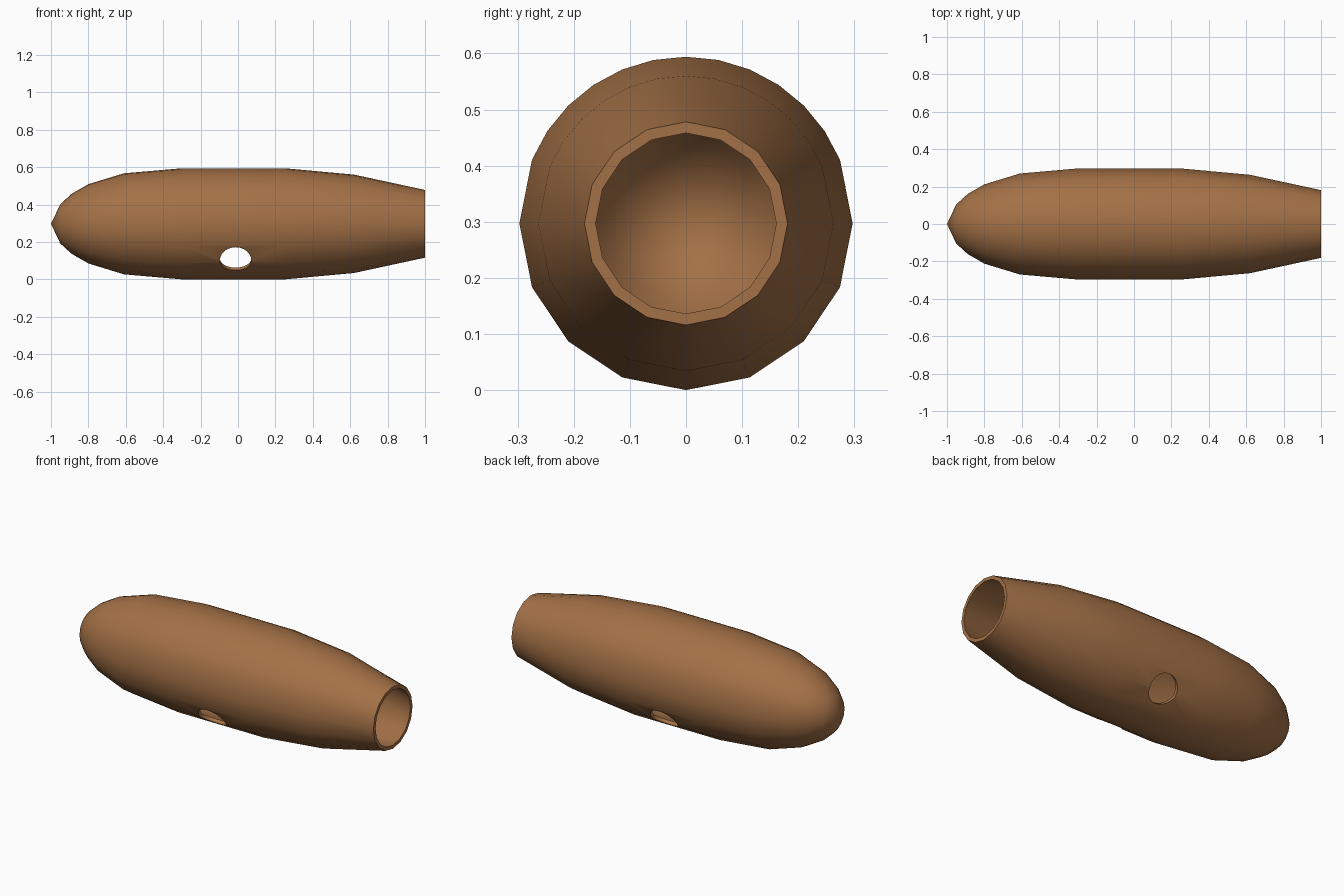
import bpy, bmesh, math
from mathutils import Vector

if "Cube" in bpy.data.objects:
    bpy.data.objects.remove(bpy.data.objects["Cube"])

CZ = 0.297          # height of the long axis
WALL = 0.021        # shell thickness

wood = bpy.data.materials.new("warm brown")
wood.diffuse_color = (0.37, 0.165, 0.062, 1)
wood.use_nodes = True
wood.node_tree.nodes["Principled BSDF"].inputs["Base Color"].default_value = wood.diffuse_color

# Hull profile: (x, radius) from the pointed nose to the open mouth
outer = [(-0.95, 0.105), (-0.89, 0.160), (-0.80, 0.212), (-0.61, 0.270),
         (-0.30, 0.297), (0.25, 0.297), (0.62, 0.263), (1.0, 0.181)]
inner = [(-0.93, 0.090), (-0.88, 0.138), (-0.79, 0.191), (-0.605, 0.249),
         (-0.30, 0.276), (0.25, 0.276), (0.615, 0.242), (1.0, 0.161)]

# Sixteen sides, with extra facets on the upper half
steps = [i for i in range(32) if i % 2 == 0 or 3 <= i <= 13]


def ring(bm, x, r, mouth):
    verts = []
    for i in steps:
        a = i * math.tau / 32
        k = math.cos(math.pi / 16) if i % 2 and mouth else 1
        verts.append(bm.verts.new((x, r * k * math.cos(a), CZ + r * k * math.sin(a))))
    return verts


def bridge(bm, a, b):
    n = len(a)
    for i in range(n):
        j = (i + 1) % n
        bm.faces.new((a[i], a[j], b[j], b[i]))


def fan(bm, tip, loop):
    for i in range(len(loop)):
        bm.faces.new((tip, loop[i], loop[(i + 1) % len(loop)]))


# Hollow shell: outer skin, mouth rim, inner skin
bm = bmesh.new()
rings = [ring(bm, x, r, x == 1.0) for x, r in outer + inner[::-1]]
for a, b in zip(rings, rings[1:]):
    bridge(bm, a, b)
fan(bm, bm.verts.new((-1.0, 0, CZ)), rings[0])
fan(bm, bm.verts.new((-0.97, 0, CZ)), rings[-1])
bmesh.ops.recalc_face_normals(bm, faces=bm.faces)
mesh = bpy.data.meshes.new("hull")
bm.to_mesh(mesh)
bm.free()
hull = bpy.data.objects.new("hull", mesh)
bpy.context.collection.objects.link(hull)
mesh.materials.append(wood)

# Round holes drilled square to the surface, low on both sides
for side in (-1, 1):
    a = math.radians(41.7)
    d = Vector((0, side * math.cos(a), -math.sin(a)))
    bpy.ops.mesh.primitive_cylinder_add(
        vertices=24, radius=0.084, depth=0.2,
        location=Vector((-0.013, 0, CZ)) + d * 0.29,
        rotation=d.to_track_quat('Z', 'Y').to_euler())
    cutter = bpy.context.object
    cutter.name = "hole_cutter"
    cutter.data.materials.append(wood)
    mod = hull.modifiers.new("hole", 'BOOLEAN')
    mod.operation = 'DIFFERENCE'
    mod.solver = 'EXACT'
    mod.object = cutter
    bpy.context.view_layer.objects.active = hull
    bpy.ops.object.modifier_apply(modifier=mod.name)
    bpy.data.objects.remove(cutter)

# Smooth skin with crisp rims
bpy.ops.object.select_all(action='DESELECT')
hull.select_set(True)
bpy.context.view_layer.objects.active = hull
bpy.ops.object.shade_smooth_by_angle(angle=math.radians(40))
